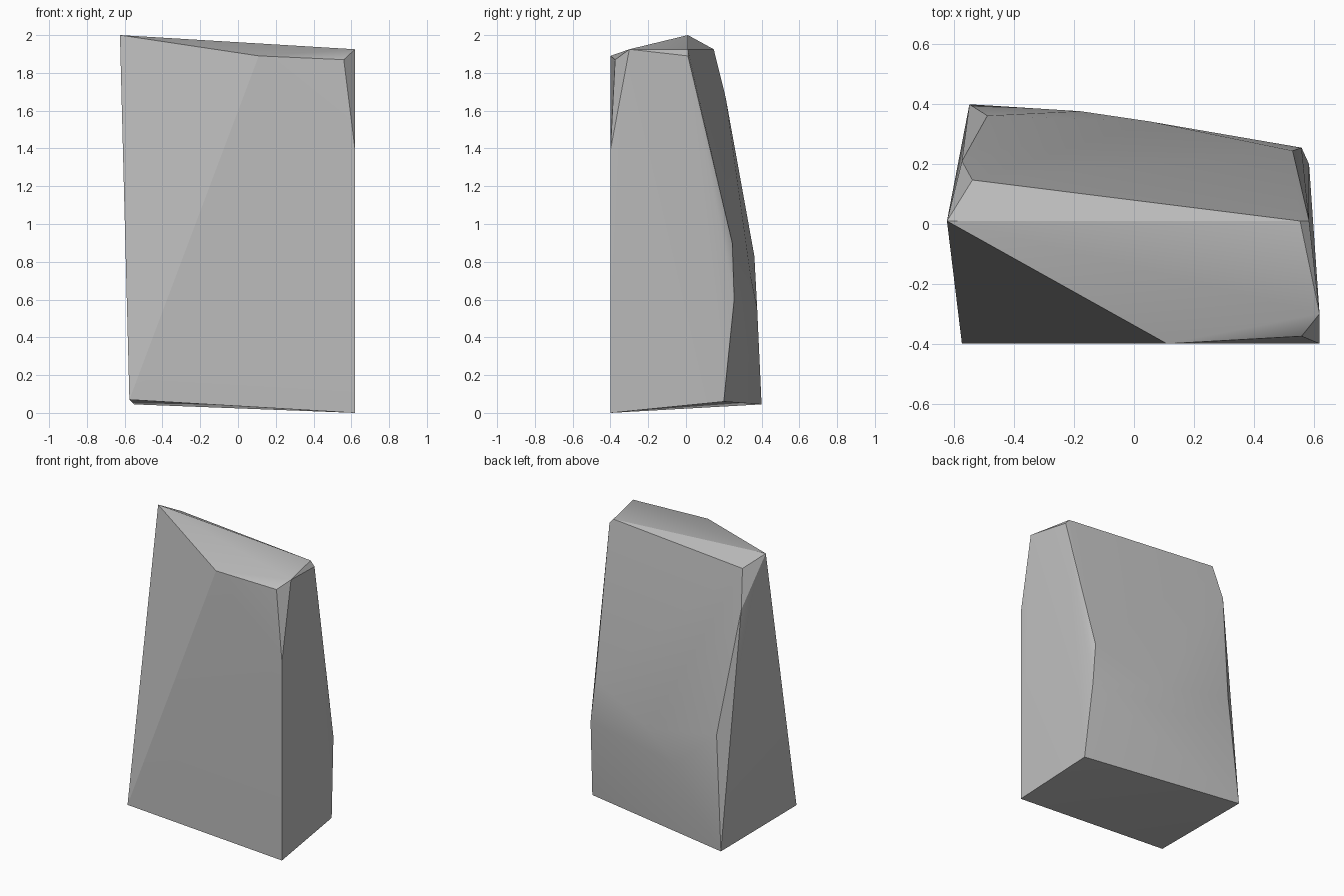
import bpy
import bmesh
import math

cube = bpy.data.objects.get("Cube")
if cube:
    bpy.data.objects.remove(cube, do_unlink=True)

# Stone colour
stone = bpy.data.materials.new("grey_stone")
stone.use_nodes = True
grey = (0.5, 0.5, 0.5, 1)
stone.diffuse_color = grey
stone.node_tree.nodes["Principled BSDF"].inputs["Base Color"].default_value = grey

# Corners of the chiselled block
base = [(-0.575, -0.4, 0.07), (0.62, -0.4, 0), (0.585, 0.2, 0.06), (-0.55, 0.4, 0.045)]
front_right_chip = [(0.62, -0.4, 1.39), (0.56, -0.375, 1.87), (0.62, -0.3, 1.925)]
back_right_edge = [(0.585, 0.01, 1.89), (0.53, 0.245, 0.9), (0.56, 0.255, 0.6)]
back_bulge = [(-0.18, 0.377, 0.55), (0.05, 0.343, 0.72)]
back_left_chip = [(-0.575, 0.21, 1.67), (-0.49, 0.362, 0.83)]
top = [(-0.625, 0.01, 2), (0.11, -0.4, 1.89), (0.555, 0.01, 1.925), (-0.54, 0.147, 1.925)]

# Wrap the corners in flat facets
bm = bmesh.new()
for corner in base + front_right_chip + back_right_edge + back_bulge + back_left_chip + top:
    bm.verts.new(corner)
bmesh.ops.convex_hull(bm, input=bm.verts[:])
bmesh.ops.dissolve_limit(bm, angle_limit=math.radians(0.5), verts=bm.verts[:], edges=bm.edges[:])
bmesh.ops.recalc_face_normals(bm, faces=bm.faces[:])
mesh = bpy.data.meshes.new("rock")
bm.to_mesh(mesh)
bm.free()
mesh.materials.append(stone)

rock = bpy.data.objects.new("rock", mesh)
bpy.context.collection.objects.link(rock)
bpy.context.view_layer.objects.active = rock
rock.select_set(True)
bpy.ops.object.shade_smooth_by_angle(angle=math.radians(25))
